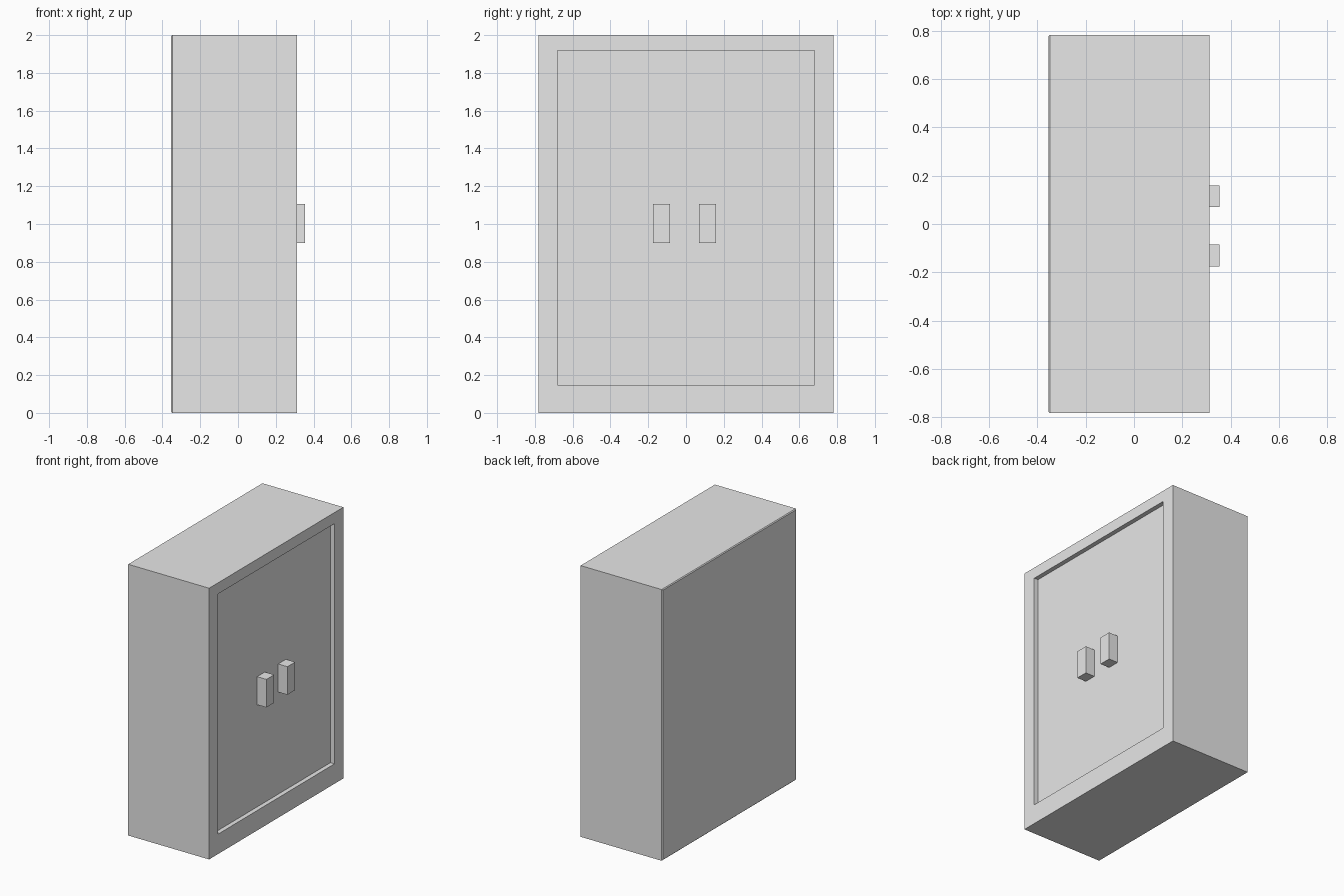
import bpy
import bmesh
from mathutils import Vector

old = bpy.data.objects.get("Cube")
if old:
    bpy.data.objects.remove(old)

grey = bpy.data.materials.new("light grey")
grey.use_nodes = True
colour = (0.8, 0.8, 0.8, 1)
grey.diffuse_color = colour
grey.node_tree.nodes["Principled BSDF"].inputs["Base Color"].default_value = colour


def box(low, high):
    """Return a bmesh box spanning two corners."""
    low, high = Vector(low), Vector(high)
    bm = bmesh.new()
    bmesh.ops.create_cube(bm, size=1)
    for v in bm.verts:
        v.co = (low + high) / 2 + v.co * (high - low)
    bm.normal_update()
    return bm


def finish(bm, name):
    mesh = bpy.data.meshes.new(name)
    bm.to_mesh(mesh)
    bm.free()
    mesh.materials.append(grey)
    bpy.context.collection.objects.link(bpy.data.objects.new(name, mesh))


# Cabinet body with a recessed door panel on its +x side
BACK, FACE, PANEL = -0.354, 0.312, 0.279
bm = box((BACK, -0.782, 0), (FACE, 0.782, 2))
front = max(bm.faces, key=lambda f: f.normal.x)
bmesh.ops.inset_individual(bm, faces=[front], thickness=0.1)
for v in front.verts:
    v.co.y = 0.679 if v.co.y > 0 else -0.679
    v.co.z = 1.918 if v.co.z > 1 else 0.147
recess = bmesh.ops.extrude_discrete_faces(bm, faces=[front])["faces"][0]
for v in recess.verts:
    v.co.x = PANEL

# Fine chamfer around the back
rear = min(bm.faces, key=lambda f: f.calc_center_median().x)
bmesh.ops.bevel(bm, geom=list(rear.edges), offset=0.006, segments=1,
                affect='EDGES')
finish(bm, "cabinet_body")

# Block handles standing on the panel
for name, y in (("right_door_handle", -0.13), ("left_door_handle", 0.115)):
    finish(box((PANEL, y - 0.045, 0.9), (0.354, y + 0.045, 1.107)), name)
